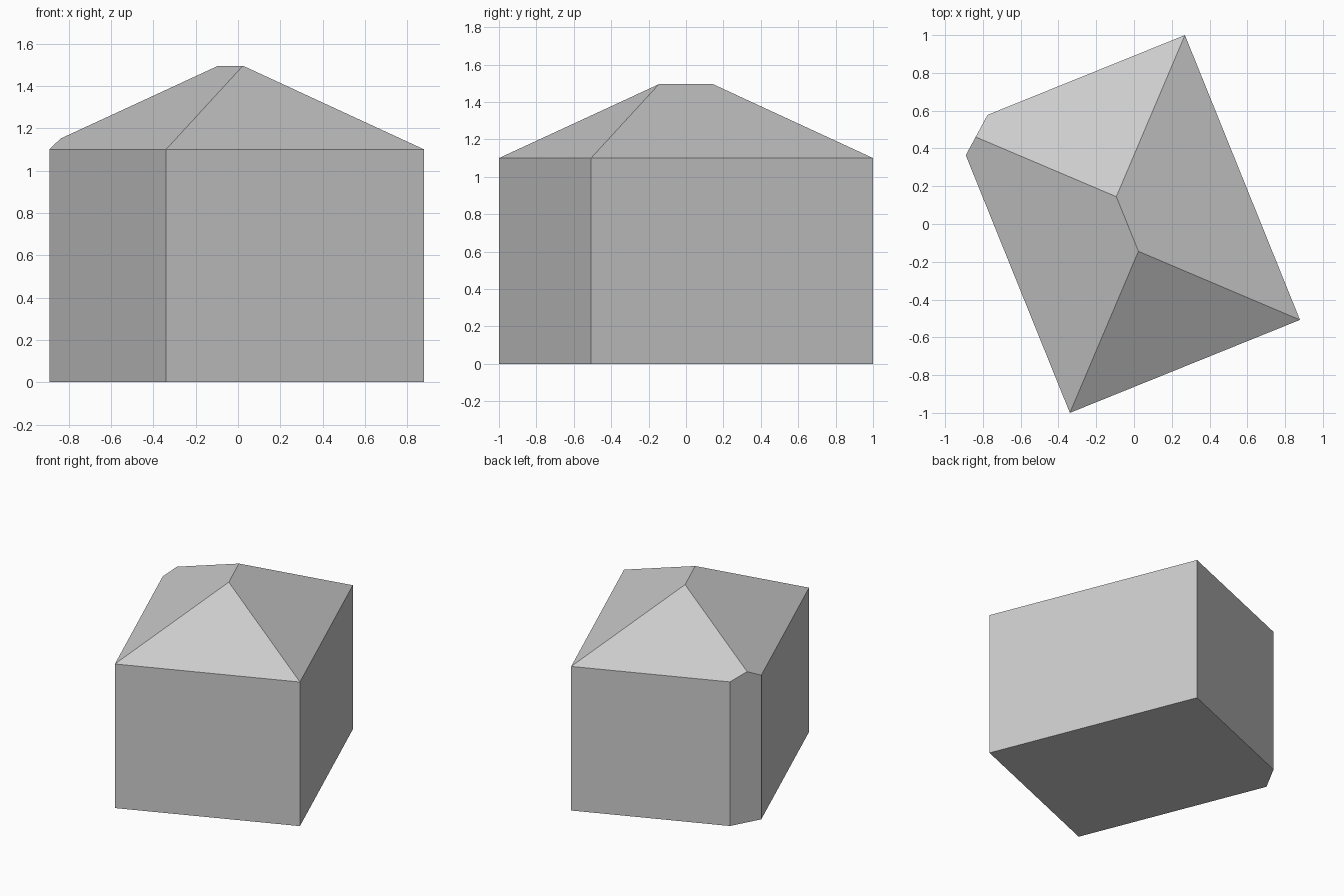
import bpy
import bmesh
from math import radians
from mathutils import Matrix, Vector

cube = bpy.data.objects.get("Cube")
if cube:
    bpy.data.objects.remove(cube, do_unlink=True)

WIDTH, LENGTH = 1.314, 1.626
EAVE, RIDGE = 1.10, 1.495

grey = bpy.data.materials.new("plain_grey")
grey.use_nodes = True
colour = (0.6, 0.6, 0.6, 1)
grey.diffuse_color = colour
grey.node_tree.nodes["Principled BSDF"].inputs["Base Color"].default_value = colour

bm = bmesh.new()

# Walls: a box standing on the ground
bmesh.ops.create_cube(bm, size=1, matrix=Matrix.Translation((0, 0, EAVE / 2))
                      @ Matrix.Diagonal((WIDTH, LENGTH, EAVE, 1)))

# Hipped roof: two ridge ends joined to the eave corners
top = next(f for f in bm.faces if f.normal.z > 0.9)
eave = {(v.co.x > 0, v.co.y > 0): v for v in top.verts}
bm.faces.remove(top)
half_ridge = (LENGTH - WIDTH) / 2
front, back = [bm.verts.new((0, s * half_ridge, RIDGE)) for s in (-1, 1)]
fl, fr = eave[False, False], eave[True, False]
bl, br = eave[False, True], eave[True, True]
for loop in ((fl, fr, front), (br, bl, back),
             (fr, br, back, front), (bl, fl, front, back)):
    bm.faces.new(loop)

# Chamfer: cut off the back corner with an upright plane and close it
geom = bm.verts[:] + bm.edges[:] + bm.faces[:]
cut = bmesh.ops.bisect_plane(bm, geom=geom, plane_co=Vector((-0.47, LENGTH / 2, 0)),
                             plane_no=Vector((-0.155, 0.187, 0)), clear_outer=True)
rim = [e for e in cut["geom_cut"] if isinstance(e, bmesh.types.BMEdge)]
bmesh.ops.contextual_create(bm, geom=rim)
bmesh.ops.recalc_face_normals(bm, faces=bm.faces[:])

# Turn the building and centre its footprint
bm.transform(Matrix.Translation((-0.035, 0, 0)) @ Matrix.Rotation(radians(22), 4, "Z"))

mesh = bpy.data.meshes.new("building")
bm.to_mesh(mesh)
bm.free()
mesh.materials.append(grey)
building = bpy.data.objects.new("building", mesh)
bpy.context.scene.collection.objects.link(building)
